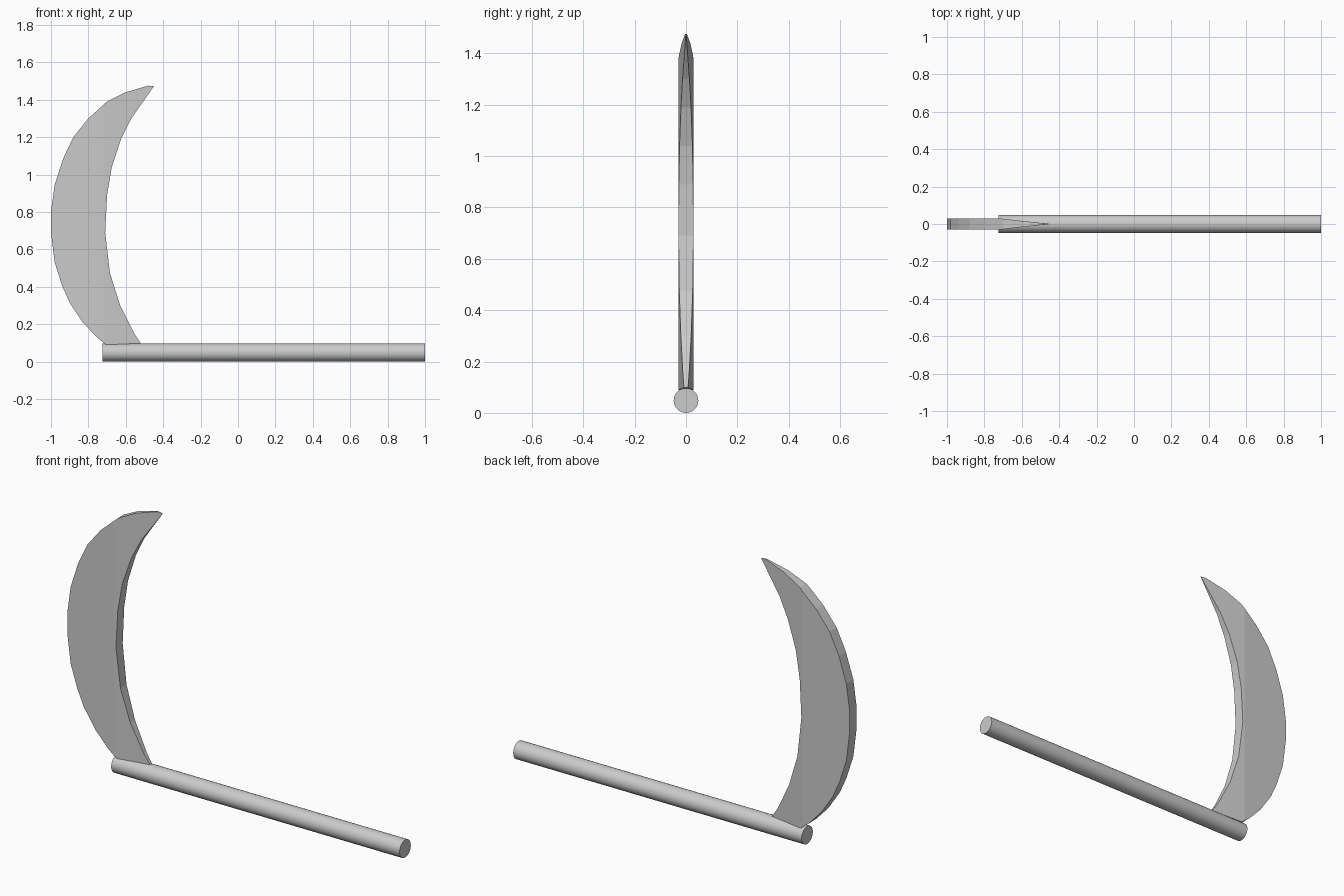
import bpy, bmesh, math

if "Cube" in bpy.data.objects:
    bpy.data.objects.remove(bpy.data.objects["Cube"])

# Handle: smooth round bar lying along x
bpy.ops.mesh.primitive_cylinder_add(vertices=32, radius=0.048, depth=1.725,
                                    location=(0.1375, 0, 0.048),
                                    rotation=(0, math.pi / 2, 0))
handle = bpy.context.object
handle.name = "handle"
bpy.ops.object.shade_smooth_by_angle(angle=math.radians(40))

# Blade: crescent profile (x, z), back curve from tip to base, then cutting edge
back = [(-0.45, 1.472), (-0.48, 1.475), (-0.60, 1.44), (-0.70, 1.39), (-0.80, 1.30),
        (-0.88, 1.20), (-0.935, 1.085), (-0.98, 0.945), (-1.0, 0.80), (-1.0, 0.69),
        (-0.98, 0.53), (-0.94, 0.405), (-0.90, 0.315), (-0.83, 0.21),
        (-0.755, 0.13), (-0.705, 0.09)]
edge = [(-0.52, 0.098), (-0.555, 0.15), (-0.63, 0.30), (-0.685, 0.475), (-0.71, 0.69),
        (-0.70, 0.89), (-0.675, 1.04), (-0.625, 1.19), (-0.57, 1.30)]
HALF, BEVEL_X, TIP_X = 0.03, -0.72, -0.45

bm = bmesh.new()
face = bm.faces.new([bm.verts.new((x, -HALF, z)) for x, z in back + edge])
ext = bmesh.ops.extrude_face_region(bm, geom=[face])
for v in ext["geom"]:
    if isinstance(v, bmesh.types.BMVert):
        v.co.y = HALF

# Split where the bevel starts, then thin the blade linearly to the tip
bmesh.ops.bisect_plane(bm, geom=bm.verts[:] + bm.edges[:] + bm.faces[:],
                       plane_co=(BEVEL_X, 0, 0), plane_no=(1, 0, 0))
for v in bm.verts:
    taper = (TIP_X - v.co.x) / (TIP_X - BEVEL_X)
    v.co.y *= max(0.02, min(1.0, taper))
bmesh.ops.recalc_face_normals(bm, faces=bm.faces[:])

mesh = bpy.data.meshes.new("blade")
bm.to_mesh(mesh)
bm.free()
blade = bpy.data.objects.new("blade", mesh)
bpy.context.collection.objects.link(blade)
